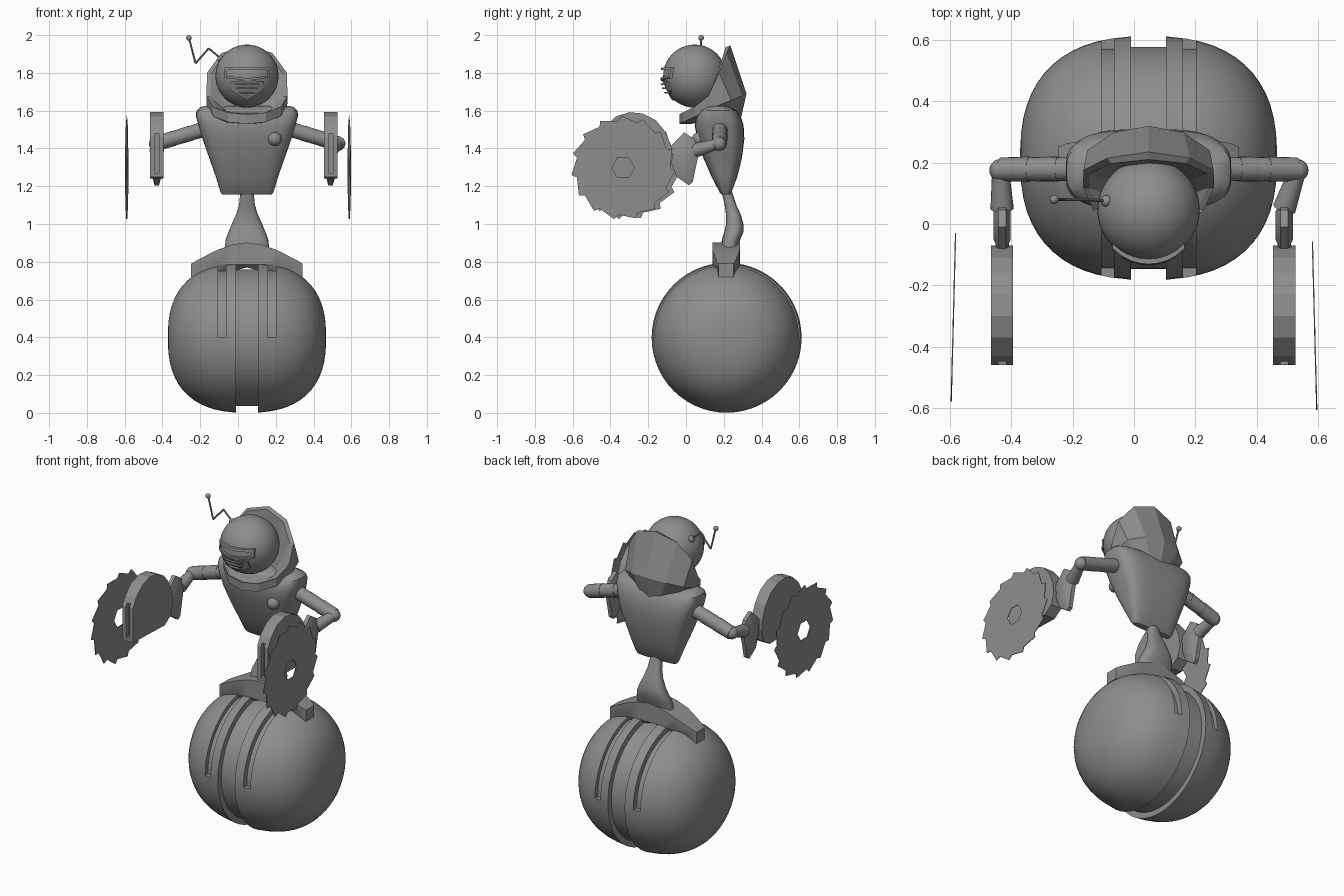
import bpy, bmesh, math
from mathutils import Vector, Matrix

if "Cube" in bpy.data.objects:
    bpy.data.objects.remove(bpy.data.objects["Cube"])

CX = 0.0475
grey = bpy.data.materials.new("mid_grey")
grey.diffuse_color = (0.27, 0.27, 0.27, 1)
grey.use_nodes = True
grey.node_tree.nodes["Principled BSDF"].inputs["Base Color"].default_value = grey.diffuse_color


def finish(name, bm, smooth=True):
    bmesh.ops.recalc_face_normals(bm, faces=bm.faces)
    me = bpy.data.meshes.new(name)
    bm.to_mesh(me)
    bm.free()
    me.materials.append(grey)
    ob = bpy.data.objects.new(name, me)
    bpy.context.collection.objects.link(ob)
    if smooth:
        bpy.ops.object.select_all(action='DESELECT')
        ob.select_set(True)
        bpy.context.view_layer.objects.active = ob
        bpy.ops.object.shade_smooth_by_angle(angle=math.radians(32))
    return ob


def loft(name, rings, smooth=True, closed=False):
    """Skin a list of point rings; cap the ends or join last to first."""
    bm = bmesh.new()
    vs = [[bm.verts.new(p) for p in r] for r in rings]
    n = len(vs[0])
    for k in range(len(vs) if closed else len(vs) - 1):
        a, b = vs[k], vs[(k + 1) % len(vs)]
        for i in range(n):
            j = (i + 1) % n
            bm.faces.new((a[i], a[j], b[j], b[i]))
    if not closed:
        bm.faces.new(vs[0])
        bm.faces.new(vs[-1])
    return finish(name, bm, smooth)


def side_prism(name, pts, x0, x1, smooth=False):
    return loft(name, [[(x, y, z) for y, z in pts] for x in (x0, x1)], smooth)


def ball(name, c, r, seg=32, scale=(1, 1, 1)):
    bm = bmesh.new()
    bmesh.ops.create_uvsphere(bm, u_segments=seg, v_segments=seg // 2, radius=r)
    bmesh.ops.scale(bm, vec=scale, verts=bm.verts)
    bmesh.ops.translate(bm, vec=c, verts=bm.verts)
    return finish(name, bm)


def rod(name, a, b, r1, r2, seg=20):
    a, b = Vector(a), Vector(b)
    d = b - a
    bm = bmesh.new()
    bmesh.ops.create_cone(bm, cap_ends=True, segments=seg, radius1=r1, radius2=r2,
                          depth=d.length)
    q = d.to_track_quat('Z', 'Y').to_matrix().to_4x4()
    bmesh.ops.transform(bm, matrix=Matrix.Translation((a + b) / 2) @ q, verts=bm.verts)
    return finish(name, bm)


def spow(v, e):
    return math.copysign(abs(v) ** e, v)


def section(z, hx, y0, y1, n, seg=40):
    """Rounded-rectangle ring at height z."""
    out = []
    for i in range(seg):
        a = 2 * math.pi * i / seg
        out.append((CX + hx * spow(math.cos(a), 2 / n),
                    (y0 + y1) / 2 + (y1 - y0) / 2 * spow(math.sin(a), 2 / n), z))
    return out


# Wheel: barrel of revolution with a centre groove
WY, WZ, WR, WH, SEG = 0.215, 0.398, 0.397, 0.419, 56
half = []
for i in range(1, 15):
    a = math.radians(2 + 88 * (i - 1) / 14)
    dx = WH * math.cos(a) ** 0.8
    if dx > 0.07:
        half.append((dx, WR * math.sin(a) ** 0.8))
half += [(0.0575, WR), (0.0575, 0.362)]
profile = half + [(-d, r) for d, r in reversed(half)]
wheel = loft("wheel", [[(CX + d, WY + r * math.cos(t * 2 * math.pi / SEG),
                         WZ + r * math.sin(t * 2 * math.pi / SEG)) for t in range(SEG)]
                       for d, r in profile])

# Slots over the upper half of the wheel
for s in (-1, 1):
    arc = [math.pi * i / 28 for i in range(29)]
    pts = [(WY + 0.46 * math.cos(a), WZ + 0.46 * math.sin(a)) for a in arc]
    pts += [(WY + 0.358 * math.cos(a), WZ + 0.358 * math.sin(a)) for a in reversed(arc)]
    cutter = side_prism("slot_cutter", pts, CX + s * 0.112, CX + s * 0.154)
    cutter.hide_render = True
    mod = wheel.modifiers.new("slot", 'BOOLEAN')
    mod.operation, mod.solver, mod.object = 'DIFFERENCE', 'EXACT', cutter
    bpy.context.view_layer.objects.active = wheel
    bpy.ops.object.modifier_apply(modifier=mod.name)
    bpy.data.objects.remove(cutter)

# Saddle over the wheel
rings = []
for d, top, bot, hy in ((-.295, .79, .72, .04), (-.27, .805, .72, .05), (-.16, .862, .745, .072),
                        (-.08, .89, .75, .073), (0, .902, .77, .073), (.08, .89, .75, .073),
                        (.16, .862, .745, .072), (.27, .805, .72, .05), (.295, .79, .72, .04)):
    x, y = CX + d, 0.212
    rings.append([(x, y - hy, top), (x, y + hy, top), (x, y + hy, .785),
                  (x, y + .04, bot), (x, y - .04, bot), (x, y - hy, .785)])
loft("saddle", rings)

# Waist and torso
loft("waist", [section(*s, 2.6, 24) for s in (
    (.86, .12, .185, .27), (.92, .112, .19, .288), (.96, .097, .203, .305),
    (1.0, .08, .212, .304), (1.05, .058, .212, .29), (1.1, .042, .205, .267),
    (1.18, .034, .185, .24))])
loft("torso", [section(*s, 3.6) for s in (
    (1.155, .13, .19, .23), (1.168, .14, .178, .24), (1.25, .165, .135, .272),
    (1.35, .2, .092, .296), (1.45, .235, .06, .309), (1.52, .256, .046, .305),
    (1.57, .27, .054, .29), (1.6, .268, .074, .268), (1.618, .25, .105, .235),
    (1.626, .22, .14, .2))])
ball("chest_button", (0.195, 0.068, 1.45), 0.036, 20)

# Collar rising to a hood behind the head, as half outlines from front to back
rim = [(0, -.035, 1.58), (.1, -.018, 1.59), (.18, .045, 1.62), (.214, .12, 1.68),
       (.212, .175, 1.8), (.135, .215, 1.905), (0, .235, 1.945)]
mid = [(0, -.035, 1.53), (.1, -.015, 1.54), (.178, .05, 1.57), (.213, .15, 1.62),
       (.2, .24, 1.655), (.115, .298, 1.68), (0, .32, 1.69)]


def both(h):
    full = h + [(-x, y, z) for x, y, z in reversed(h[1:-1])]
    return [(CX + x, y, z) for x, y, z in full]


def oval(rx, y, ry, z0, z1):
    return both([(rx * math.sin(i * math.pi / 6), y - ry * math.cos(i * math.pi / 6),
                  z0 + (z1 - z0) * i / 6) for i in range(7)])


inner = [(x * .9, y + (.02 - .045 * i / 6), z - .008) for i, (x, y, z) in enumerate(rim)]
loft("collar_hood", [oval(.13, .16, .13, 1.53, 1.555), both(mid), both(rim), both(inner),
                     oval(.12, .09, .08, 1.58, 1.62)], smooth=False)

# Head
HY, HZ, HR = 0.046, 1.783, 0.167
ball("head", (CX, HY, HZ), HR, 40)


def strip(name, d0, d1, zt0, zt1, zb0, zb1, out):
    """Thin curved plate hugging the front of the head."""
    rr = []
    for i in range(9):
        t = i / 8
        d = d0 + (d1 - d0) * t
        ring = []
        for z, o in ((zt0 + (zt1 - zt0) * t, out), (zb0 + (zb1 - zb0) * t, out),
                     (zb0 + (zb1 - zb0) * t, -.012), (zt0 + (zt1 - zt0) * t, -.012)):
            y = HY - math.sqrt(max(HR ** 2 - d * d - (z - HZ) ** 2, 0)) - o
            ring.append((CX + d, y, z))
        rr.append(ring)
    loft(name, rr)


strip("visor_brow", -.118, .118, 1.829, 1.829, 1.815, 1.815, .016)
for s in (-1, 1):
    strip("visor_lower_edge", s * .118, 0, 1.785, 1.772, 1.774, 1.758, .014)
    strip("visor_end", s * .105, s * .118, 1.822, 1.822, 1.778, 1.778, .012)
    strip("muzzle_half", s * .09, 0, 1.755, 1.762, 1.71, 1.655, .009)
for z, w in ((1.74, .06), (1.718, .055), (1.695, .04)):
    strip("mouth_bar", -w, w, z + .005, z + .005, z - .004, z - .004, .018)

# Antenna
path = [(-.09, .075, 1.875), (-.155, .08, 1.93), (-.225, .08, 1.85), (-.258, .08, 1.98)]
for a, b in zip(path, path[1:]):
    rod("antenna_wire", a, b, .005, .005, 8)
ball("antenna_tip", (-.26, .08, 1.985), .015, 16)
ball("antenna_base", (-.09, .075, 1.873), .019, 16)

# Arms, saw guards and saw blades
hand = [(-.01, 1.485), (.045, 1.45), (.07, 1.385), (.035, 1.22), (.015, 1.205),
        (-.05, 1.25), (-.08, 1.33), (-.085, 1.41)]
guard = [(-.46, 1.25), (-.46, 1.46), (-.43, 1.515), (-.37, 1.57), (-.3, 1.592), (-.23, 1.585),
         (-.16, 1.55), (-.11, 1.49), (-.08, 1.42), (-.07, 1.35), (-.09, 1.28), (-.15, 1.24)]
for side, s, hx, ex, by in (("left", -1, -.43, -.435, -.305), ("right", 1, .49, .532, -.333)):
    # upper arm in three banded pieces
    a, b = Vector((CX + s * .2, .18, 1.51)), Vector((ex, .178, 1.425))
    for i in range(3):
        p, q = a.lerp(b, i / 3), a.lerp(b, (i + 1) / 3)
        rod(side + "_upper_arm", p, q, .041, .039)
    ball(side + "_elbow", (ex, .175, 1.425), .037, 20)
    rod(side + "_forearm", (ex, .17, 1.425), (hx, .05, 1.39), .028, .038)
    # flat tapered hand
    cy, cz = 0, 1.35
    loft(side + "_hand", [[(hx + d, cy + (y - cy) * k, cz + (z - cz) * k) for y, z in hand]
                          for d, k in ((-.028, .6), (-.012, 1), (.012, 1), (.028, .6))])
    rod(side + "_guard_mount", (hx, -.04, 1.38), (hx, -.12, 1.38), .022, .022)
    # guard housing with a slot open at the front
    g = side_prism(side + "_saw_guard", guard, hx - .036, hx + .036)
    slot = side_prism("guard_slot_cutter",
                      [(-.5, 1.27), (-.5, 1.48), (-.43, 1.48), (-.43, 1.27)],
                      hx - .012, hx + .012)
    slot.hide_render = True
    mod = g.modifiers.new("slot", 'BOOLEAN')
    mod.operation, mod.solver, mod.object = 'DIFFERENCE', 'EXACT', slot
    bpy.context.view_layer.objects.active = g
    bpy.ops.object.modifier_apply(modifier=mod.name)
    bpy.data.objects.remove(slot)
    # toothed blade with a hexagonal hole
    outer, hole = [], []
    for i in range(30):
        h = math.radians(12 * i)
        t = math.radians(12 * i + (8 if i % 2 else 0))
        r = .276 if i % 2 else .25
        outer.append((r * math.cos(t), r * math.sin(t)))
        k = .06 * math.cos(math.pi / 6) / math.cos(h % (math.pi / 3) - math.pi / 6)
        hole.append((k * math.cos(h), k * math.sin(h)))
    blade = []
    for pts, d in ((outer, -.002), (hole, -.002), (hole, .002), (outer, .002)):
        blade.append([(s * (.589 - .026 * y) + d, by + y, 1.298 + z) for y, z in pts])
    loft(side + "_saw_blade", blade, smooth=False, closed=True)
